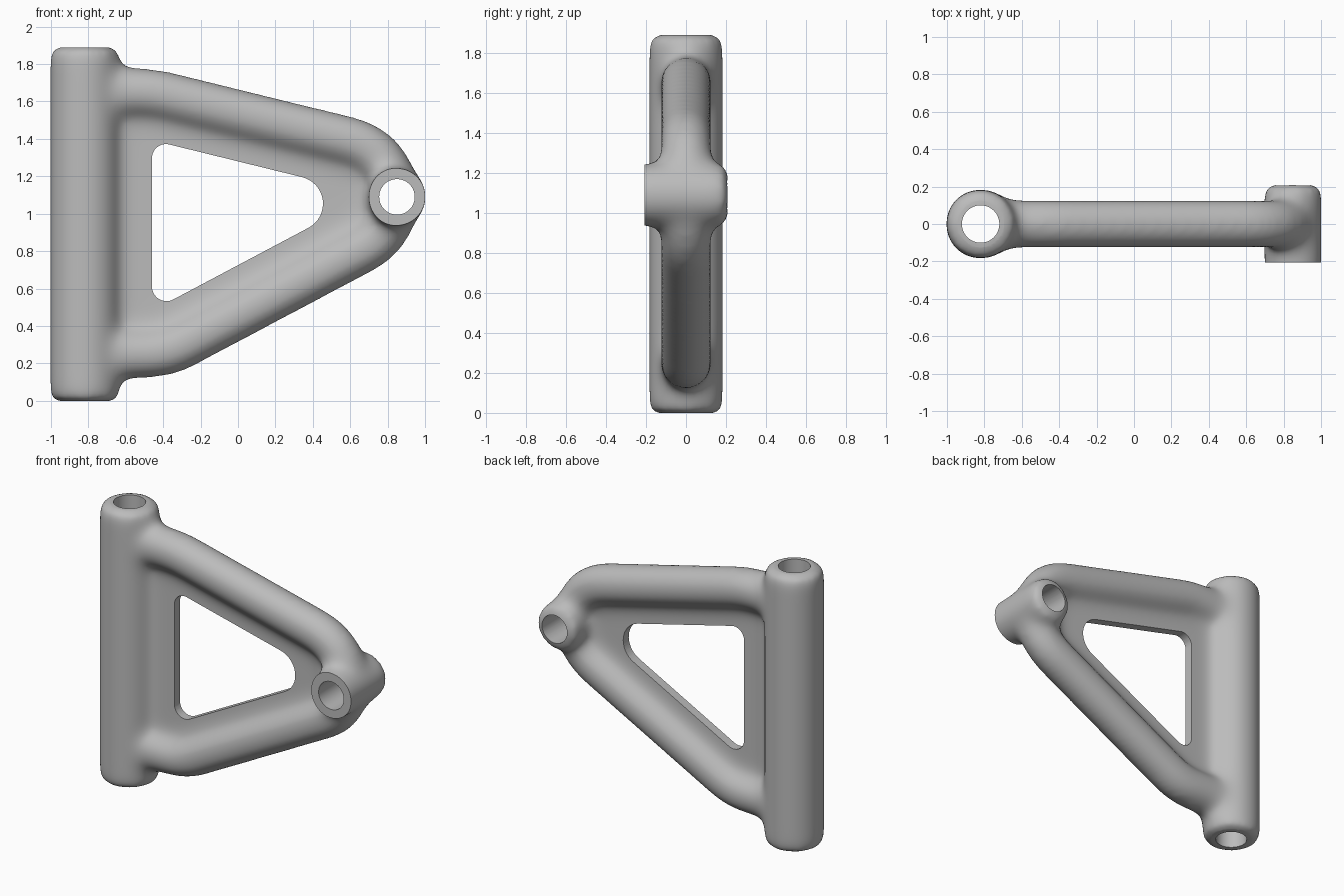
import bpy, bmesh, math
from mathutils import Vector, Matrix

if "Cube" in bpy.data.objects:
    bpy.data.objects.remove(bpy.data.objects["Cube"])


def make_object(name, bm):
    bmesh.ops.recalc_face_normals(bm, faces=bm.faces)
    mesh = bpy.data.meshes.new(name)
    bm.to_mesh(mesh)
    bm.free()
    obj = bpy.data.objects.new(name, mesh)
    bpy.context.collection.objects.link(obj)
    return obj


def skin(name, rings):
    """Closed solid through a list of equal point rings, with end caps."""
    bm = bmesh.new()
    rings = [[bm.verts.new(p) for p in ring] for ring in rings]
    count = len(rings[0])
    for r0, r1 in zip(rings, rings[1:]):
        for k in range(count):
            n = (k + 1) % count
            bm.faces.new((r0[k], r0[n], r1[n], r1[k]))
    caps = [bm.faces.new(rings[0][::-1]), bm.faces.new(rings[-1])]
    bmesh.ops.triangulate(bm, faces=caps)
    return make_object(name, bm)


def rod(name, radius, start, end, sides=64):
    """Capped cylinder between two points."""
    start, end = Vector(start), Vector(end)
    axis = end - start
    turn = axis.to_track_quat('Z', 'Y').to_matrix().to_4x4()
    bm = bmesh.new()
    bmesh.ops.create_cone(bm, cap_ends=True, segments=sides, radius1=radius,
                          radius2=radius, depth=axis.length,
                          matrix=Matrix.Translation((start + end) / 2) @ turn)
    return make_object(name, bm)


def rounded(corners, steps=16):
    """Replace each (x, z, radius) corner by an arc; radius 0 stays sharp."""
    out = []
    for i, (x, z, r) in enumerate(corners):
        p = Vector((x, 0, z))
        if r == 0:
            out.append(p)
            continue
        (ax, az, _), (bx, bz, _) = corners[i - 1], corners[(i + 1) % len(corners)]
        a = (Vector((ax, 0, az)) - p).normalized()
        b = (Vector((bx, 0, bz)) - p).normalized()
        half = a.angle(b) / 2
        reach = r / math.tan(half)
        centre = p + (a + b).normalized() * r / math.sin(half)
        s = (p + a * reach - centre).normalized()
        e = (p + b * reach - centre).normalized()
        out += [centre + r * s.slerp(e, k / steps) for k in range(steps + 1)]
    return out


def prism(name, outline, half_depth):
    """Extrude an xz outline along y."""
    return skin(name, [[(p.x, y, p.z) for p in outline]
                       for y in (-half_depth, half_depth)])


def pipe(name, path, radius, sides=40):
    """Round tube swept along an xz path."""
    rings = []
    for i, p in enumerate(path):
        t = (path[min(i + 1, len(path) - 1)] - path[max(i - 1, 0)]).normalized()
        side = Vector((-t.z, 0, t.x))
        rings.append([p + radius * (side * math.cos(math.tau * k / sides)
                                    + Vector((0, math.sin(math.tau * k / sides), 0)))
                      for k in range(sides)])
    return skin(name, rings)


PIVOT_X, EYE_X, EYE_Z = -0.82, 0.85, 1.09

# Solid parts, slightly oversized because the blending below shrinks them
arm = rod("control_arm", 0.188, (PIVOT_X, 0, -0.008), (PIVOT_X, 0, 1.898))
arm_corners = [(-0.46, 1.65, 0.6), (1.396, 1.195, 0.31), (-0.387, 0.25, 0.4)]
tube = pipe("bent_tube", rounded([(-0.78, 1.65, 0)] + arm_corners + [(-0.78, 0.25, 0)]), 0.132)
web = prism("web_plate", rounded([(-0.8, 1.64, 0)] + arm_corners + [(-0.8, 0.26, 0)]), 0.03)
eye = rod("end_boss", 0.158, (EYE_X, -0.3, EYE_Z), (EYE_X, 0.215, EYE_Z))

# Join the solids into one body
bpy.ops.object.select_all(action='DESELECT')
for part in (arm, tube, web, eye):
    part.select_set(True)
bpy.context.view_layer.objects.active = arm
bpy.ops.object.join()
# Rods carry an offset-free transform, so the joined body stays in place

# Blend all joints with soft fillets
remesh = arm.modifiers.new("blend_mesh", 'REMESH')
remesh.mode, remesh.voxel_size = 'VOXEL', 0.02
smooth = arm.modifiers.new("blend_fillets", 'SMOOTH')
smooth.factor, smooth.iterations = 1.0, 30

# Cutters: trimming block, both bores and the window in the web
bm = bmesh.new()
bmesh.ops.create_cube(bm, size=1)
bmesh.ops.scale(bm, vec=(3, 1.207, 1.89), verts=bm.verts)
bmesh.ops.translate(bm, vec=(0, 0.3965, 0.945), verts=bm.verts)
trim = make_object("trim_block", bm)
pivot_bore = rod("pivot_bore", 0.1, (PIVOT_X, 0, -0.3), (PIVOT_X, 0, 2.2))
eye_bore = rod("boss_bore", 0.095, (EYE_X, -0.6, EYE_Z), (EYE_X, 0.6, EYE_Z))
window = prism("web_window", rounded([(-0.46, 1.393, 0.075), (0.715, 1.104, 0.146),
                                      (-0.46, 0.481, 0.078)]), 0.1)
cutters = (trim, pivot_bore, eye_bore, window)

# Machined faces and holes stay crisp
for cutter in cutters:
    mod = arm.modifiers.new(cutter.name, 'BOOLEAN')
    mod.object, mod.solver = cutter, 'EXACT'
    mod.operation = 'INTERSECT' if cutter is trim else 'DIFFERENCE'
    cutter.hide_render = True

bpy.ops.object.select_all(action='DESELECT')
arm.select_set(True)
bpy.context.view_layer.objects.active = arm
bpy.ops.object.convert(target='MESH')
for helper in cutters:
    bpy.data.objects.remove(helper)

# Colour and shading
grey = bpy.data.materials.new("plain_grey")
grey.diffuse_color = (0.5, 0.5, 0.5, 1)
grey.use_nodes = True
grey.node_tree.nodes["Principled BSDF"].inputs["Base Color"].default_value = grey.diffuse_color
arm.data.materials.clear()
arm.data.materials.append(grey)
for poly in arm.data.polygons:
    poly.material_index = 0
bpy.ops.object.shade_smooth_by_angle(angle=math.radians(35))
